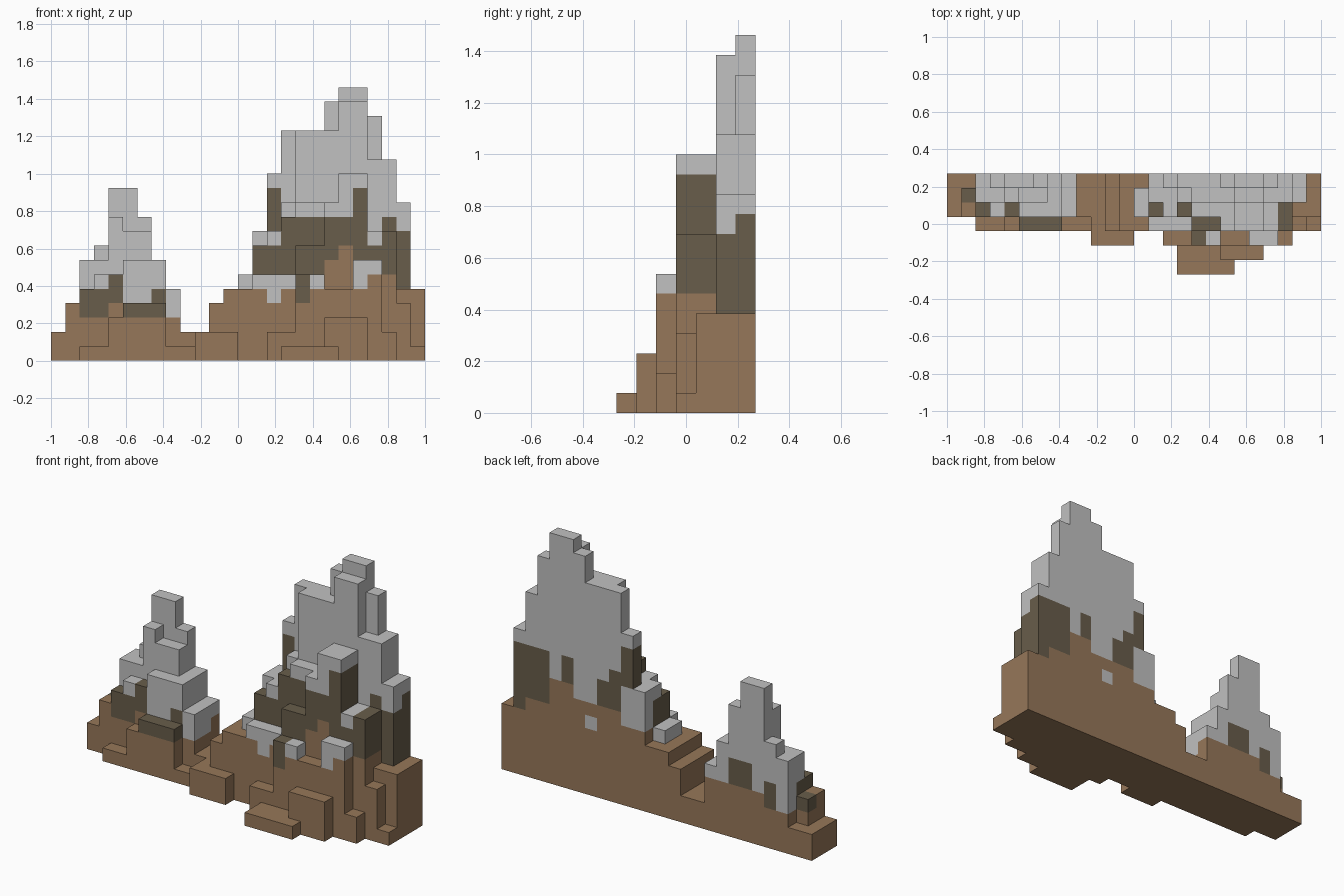
import bpy, bmesh

if "Cube" in bpy.data.objects:
    bpy.data.objects.remove(bpy.data.objects["Cube"])

U = 2 / 26            # one block
NX, NY = 26, 7        # blocks across and deep

# Terraces: (x start, x end, front row, height), each running to the back wall
SMALL_PEAK = [
    (0, 2, 4, 2), (2, 10, 3, 1), (9, 11, 4, 2), (4, 5, 3, 3), (5, 8, 3, 4),
    (2, 3, 4, 5), (3, 5, 4, 6), (5, 8, 4, 7), (8, 9, 4, 5), (2, 4, 5, 7),
    (4, 5, 5, 10), (5, 7, 5, 9), (3, 4, 6, 8), (4, 6, 6, 12), (6, 7, 6, 10)]
FOOTHILLS = [
    (10, 13, 2, 2), (11, 12, 3, 4), (12, 14, 3, 5), (14, 17, 3, 6),
    (15, 17, 2, 2), (16, 20, 0, 1), (17, 19, 2, 6), (19, 22, 1, 3),
    (19, 21, 2, 5), (21, 23, 2, 7), (23, 24, 2, 2), (24, 25, 3, 4),
    (25, 26, 3, 1), (24, 26, 4, 5)]
TALL_PEAK = [
    (17, 19, 3, 8), (19, 20, 3, 11), (20, 22, 3, 13), (22, 24, 3, 9),
    (14, 15, 4, 8), (15, 16, 4, 9), (16, 17, 4, 10), (17, 20, 4, 11),
    (14, 15, 5, 9), (16, 17, 5, 11), (17, 20, 5, 16), (20, 22, 5, 18),
    (22, 24, 5, 14), (24, 25, 5, 11), (15, 16, 6, 13), (16, 17, 6, 16),
    (19, 20, 6, 18), (20, 22, 6, 19), (22, 23, 6, 17)]
# Two knobs that stop short of the back wall
KNOBS = [(1, 2, 4, 4), (13, 14, 4, 6)]

height = {}
for terraces, back in ((SMALL_PEAK + FOOTHILLS + TALL_PEAK, NY), (KNOBS, NY - 1)):
    for x0, x1, y0, h in terraces:
        for i in range(x0, x1):
            for j in range(y0, back):
                height[i, j] = max(height.get((i, j), 0), h)

# Per column: where dark rock starts and where snow starts (front, then back wall)
ROCK = [20, 20, 3, 3, 4, 3, 3, 3, 3, 20, 20, 20, 20,
        5, 6, 6, 6, 4, 6, 7, 8, 7, 6, 6, 5, 20]
SNOW = [20, 20, 5, 5, 6, 4, 4, 5, 3, 20, 20, 20, 20,
        5, 8, 8, 10, 10, 10, 10, 10, 12, 8, 10, 9, 20]
BACK_ROCK = [20, 20, 3, 3, 4, 4, 4, 4, 4, 20, 20, 20, 20,
             20, 6, 6, 7, 7, 7, 7, 8, 8, 6, 6, 5, 20]
BACK_SNOW = [20, 20, 3, 5, 4, 6, 6, 4, 4, 20, 20, 20, 20,
             20, 6, 12, 10, 9, 7, 7, 10, 8, 10, 10, 10, 20]
# Lone drifts of snow: (column, row) -> lowest snowy block
DRIFTS = {(14, 3): 5, (15, 3): 4, (16, 3): 5, (18, 2): 5, (21, 2): 5, (22, 2): 6}


def colour(i, j, k):
    """0 earth, 1 dark rock, 2 snow."""
    if k >= DRIFTS.get((i, j), 99):
        return 2
    if (i, j, k) == (1, 5, 3):
        return 1
    if j == NY - 1:
        if (i, k) == (18, 5) or (i == 15 and 6 <= k < 9):
            return 2
        rock, snow = BACK_ROCK[i], BACK_SNOW[i]
    else:
        rock, snow = ROCK[i], SNOW[i]
    return 2 if k >= snow else 1 if k >= rock else 0


def material(name, rgb):
    m = bpy.data.materials.new(name)
    m.diffuse_color = (*rgb, 1)
    m.use_nodes = True
    m.node_tree.nodes["Principled BSDF"].inputs["Base Color"].default_value = m.diffuse_color
    return m


MATS = [material("earth_brown", (0.307, 0.185, 0.100)),
        material("dark_rock", (0.138, 0.110, 0.069)),
        material("snow_grey", (0.533, 0.533, 0.533))]

# Block sides: neighbour offset and corners
SIDES = [((1, 0, 0), ((1, 0, 0), (1, 1, 0), (1, 1, 1), (1, 0, 1))),
         ((-1, 0, 0), ((0, 0, 0), (0, 0, 1), (0, 1, 1), (0, 1, 0))),
         ((0, 1, 0), ((0, 1, 0), (0, 1, 1), (1, 1, 1), (1, 1, 0))),
         ((0, -1, 0), ((0, 0, 0), (1, 0, 0), (1, 0, 1), (0, 0, 1))),
         ((0, 0, 1), ((0, 0, 1), (1, 0, 1), (1, 1, 1), (0, 1, 1))),
         ((0, 0, -1), ((0, 0, 0), (0, 1, 0), (1, 1, 0), (1, 0, 0)))]


def build(name, x0, x1):
    """Skin the visible block sides of columns x0..x1 and merge flat areas."""
    bm = bmesh.new()
    for (i, j), h in height.items():
        if not x0 <= i < x1:
            continue
        for k in range(h):
            for (dx, dy, dz), corners in SIDES:
                if 0 <= k + dz < height.get((i + dx, j + dy), 0):
                    continue
                f = bm.faces.new([bm.verts.new(((i + a - NX / 2) * U,
                                                (j + b - NY / 2) * U,
                                                (k + c) * U)) for a, b, c in corners])
                f.material_index = 0 if dz < 0 else colour(i, j, k)
    bmesh.ops.remove_doubles(bm, verts=bm.verts[:], dist=1e-4)
    bmesh.ops.dissolve_limit(bm, angle_limit=0.02, verts=bm.verts[:],
                             edges=bm.edges[:], delimit={'MATERIAL'})
    me = bpy.data.meshes.new(name)
    bm.to_mesh(me)
    bm.free()
    for m in MATS:
        me.materials.append(m)
    ob = bpy.data.objects.new(name, me)
    bpy.context.collection.objects.link(ob)


build("small_peak", 0, 10)
build("tall_peak", 10, NX)
